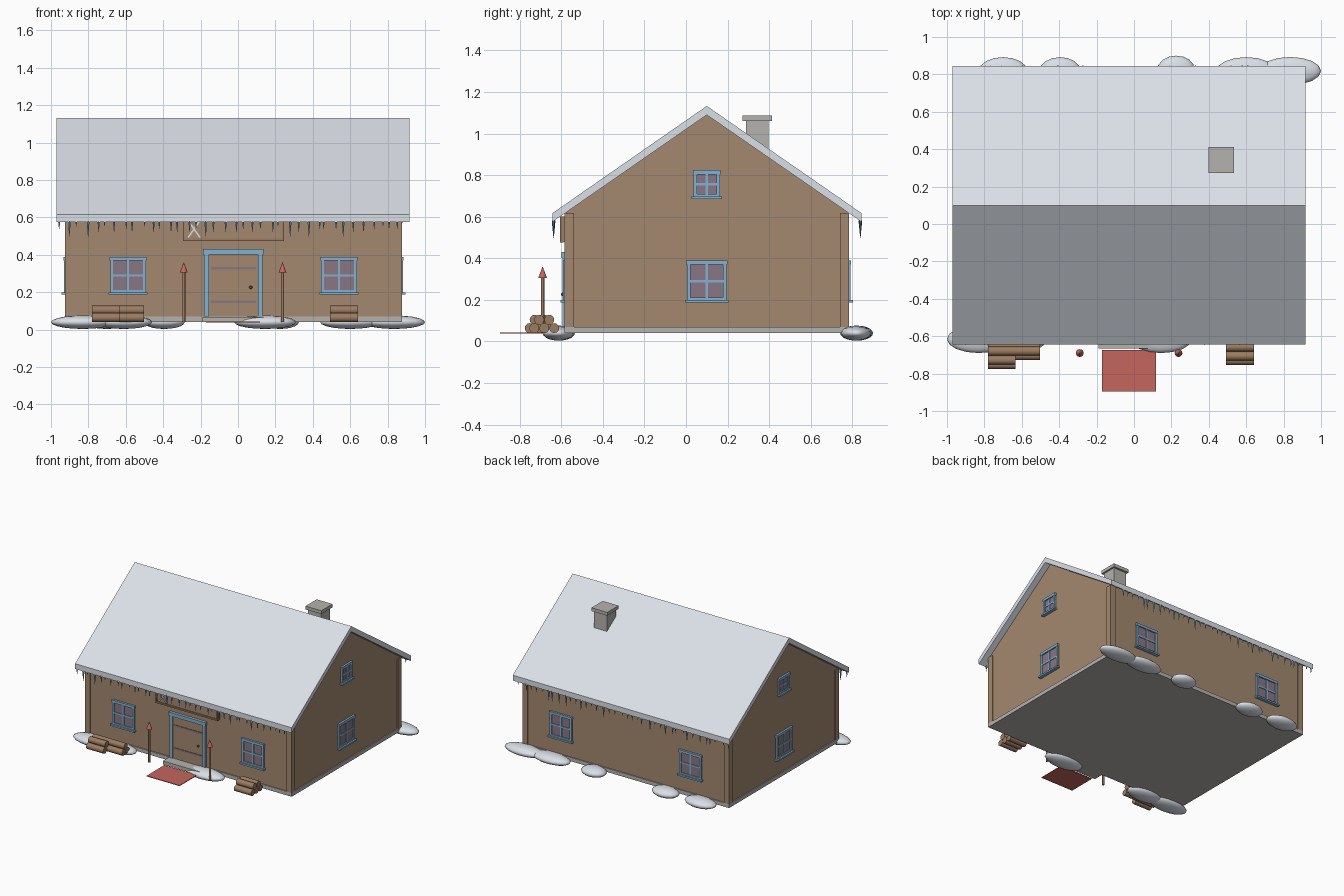
import bpy, bmesh, random
from math import pi, radians
from mathutils import Matrix, Vector

random.seed(4)
if "Cube" in bpy.data.objects:
    bpy.data.objects.remove(bpy.data.objects["Cube"], do_unlink=True)


def material(name, r, g, b):
    m = bpy.data.materials.new(name)
    m.use_nodes = True
    m.diffuse_color = (r, g, b, 1)
    m.node_tree.nodes["Principled BSDF"].inputs["Base Color"].default_value = (r, g, b, 1)
    return m


SNOW = material("snow", 0.72, 0.76, 0.82)
WALL = material("wall wood", 0.37, 0.25, 0.16)
LOG = material("log wood", 0.33, 0.20, 0.12)
STONE = material("stone", 0.46, 0.45, 0.43)
BLUE = material("blue paint", 0.23, 0.44, 0.63)
GLASS = material("purple glass", 0.25, 0.18, 0.23)
RED = material("red", 0.56, 0.13, 0.11)
ICE = material("ice", 0.26, 0.47, 0.62)
DARK = material("dark metal", 0.12, 0.07, 0.04)


def finish(name, bm, mat, smooth=False):
    bmesh.ops.recalc_face_normals(bm, faces=bm.faces)
    mesh = bpy.data.meshes.new(name)
    bm.to_mesh(mesh)
    bm.free()
    mesh.materials.append(mat)
    for p in mesh.polygons:
        p.use_smooth = smooth
    ob = bpy.data.objects.new(name, mesh)
    bpy.context.collection.objects.link(ob)
    return ob


def boxes(name, mat, spans, frame=Matrix()):
    """One mesh of boxes, each given as low corner and high corner."""
    bm = bmesh.new()
    for lo, hi in spans:
        lo, hi = Vector(lo), Vector(hi)
        m = Matrix.Translation((lo + hi) / 2) @ Matrix.Diagonal((*(hi - lo), 1))
        bmesh.ops.create_cube(bm, size=1, matrix=frame @ m)
    return finish(name, bm, mat)


def prism(name, mat, profile, x0, x1):
    """Extrude a (y, z) outline along x."""
    bm = bmesh.new()
    face = bm.faces.new([bm.verts.new((x0, y, z)) for y, z in profile])
    ext = bmesh.ops.extrude_face_region(bm, geom=[face])["geom"]
    bmesh.ops.translate(bm, vec=(x1 - x0, 0, 0), verts=[v for v in ext if isinstance(v, bmesh.types.BMVert)])
    return finish(name, bm, mat)


def cones(name, mat, items, sides, axis_x=False):
    """One mesh of cones: centre, bottom radius, top radius, length."""
    bm = bmesh.new()
    turn = Matrix.Rotation(pi / 2, 4, 'Y') if axis_x else Matrix()
    for c, r1, r2, d in items:
        bmesh.ops.create_cone(bm, cap_ends=True, segments=sides, radius1=r1, radius2=r2,
                              depth=d, matrix=Matrix.Translation(c) @ turn)
    ob = finish(name, bm, mat)
    if sides > 8:
        bpy.ops.object.select_all(action='DESELECT')
        ob.select_set(True)
        bpy.context.view_layer.objects.active = ob
        bpy.ops.object.shade_smooth_by_angle(angle=radians(40))
    return ob


# House body: outer limits of the corner posts
X0, X1, Y0, Y1 = -0.925, 0.877, -0.585, 0.785
MID, INSET, POST = 0.10, 0.008, 0.045
WX0, WX1, WY0, WY1 = X0 + INSET, X1 - INSET, Y0 + INSET, Y1 - INSET
boxes("foundation", STONE, [((X0, Y0, 0.04), (X1, Y1, 0.07))])
boxes("walls", WALL, [((WX0, WY0, 0.07), (WX1, WY1, 0.622))])
prism("gables", WALL, [(WY0, 0.622), (WY1, 0.622), (MID, 1.092)], WX0, WX1)
boxes("corner_posts", WALL, [((x, y, 0.07), (x + POST, y + POST, 0.618))
                             for x in (X0, X1 - POST) for y in (Y0, Y1 - POST)])

# Snow covered roof
EAVE0, EAVE1 = -0.643, 0.845
prism("roof", SNOW, [(EAVE0, 0.575), (EAVE0, 0.617), (MID, 1.133), (EAVE1, 0.617),
                     (EAVE1, 0.575), (MID, 1.09)], -0.97, 0.918)

# Chimney
boxes("chimney", STONE, [((0.41, 0.288, 0.9), (0.522, 0.398, 1.062))])
boxes("chimney_cap", STONE, [((0.397, 0.273, 1.06), (0.535, 0.413, 1.086))])


# Windows, built facing local -y then turned onto each wall
def window(name, pos, angle, size):
    f = Matrix.Translation(pos) @ Matrix.Rotation(radians(angle), 4, 'Z')
    h, t, b = size / 2, 0.016, 0.006
    boxes(name + "_glass", GLASS, [((-h, -0.006, -h), (h, 0.01, h))], f)
    boxes(name + "_frame", BLUE, [
        ((-h, -0.014, -h), (-h + t, 0.01, h)),
        ((h - t, -0.014, -h), (h, 0.01, h)),
        ((-h - 0.004, -0.016, h - t), (h + 0.004, 0.01, h + 0.004)),
        ((-h, -0.014, -h), (h, 0.01, -h + t)),
        ((-h - 0.01, -0.026, -h - 0.008), (h + 0.01, 0.01, -h + 0.004)),
        ((-b, -0.011, -h), (b, 0, h)),
        ((-h, -0.011, -b), (h, 0, b))], f)


for i, x in enumerate((-0.588, 0.54)):
    window(f"front_window_{i}", (x, WY0, 0.29), 0, 0.19)
    window(f"back_window_{i}", (x, WY1, 0.29), 180, 0.19)
for side, x, angle in (("left", WX1, 90), ("right", WX0, -90)):
    window(side + "_window", (x, MID, 0.29), angle, 0.19)
    window(side + "_attic_window", (x, MID, 0.757), angle, 0.126)

# Door with trim, bands, knob, step and mat
boxes("door", WALL, [((-0.157, -0.585, 0.07), (0.107, -0.57, 0.405))])
boxes("door_trim", BLUE, [((-0.182, -0.595, 0.07), (-0.156, -0.57, 0.41)),
                          ((0.106, -0.595, 0.07), (0.13, -0.57, 0.41)),
                          ((-0.187, -0.6, 0.402), (0.136, -0.57, 0.43))])
boxes("door_bands", GLASS, [((-0.147, -0.589, z), (0.097, -0.58, z + 0.014)) for z in (0.142, 0.322)])
bm = bmesh.new()
bmesh.ops.create_uvsphere(bm, u_segments=12, v_segments=8, radius=0.009,
                          matrix=Matrix.Translation((0.068, -0.592, 0.226)))
finish("door_knob", bm, DARK, True)
boxes("door_step", STONE, [((-0.19, -0.665, 0.04), (0.135, -0.58, 0.068))])
boxes("door_mat", RED, [((-0.17, -0.895, 0.039), (0.117, -0.675, 0.044))])

# Plain sign board with raised border and crossed skis
boxes("sign_board", WALL, [((-0.295, -0.598, 0.478), (0.245, -0.57, 0.6))])
boxes("sign_border", LOG, [((-0.295, -0.606, 0.475), (0.245, -0.59, 0.487)),
                           ((-0.295, -0.606, 0.475), (-0.285, -0.59, 0.6)),
                           ((0.235, -0.606, 0.475), (0.245, -0.59, 0.6))])
for name, tilt in (("ski_a", 35), ("ski_b", -35)):
    boxes(name, SNOW, [((-0.004, -0.004, -0.055), (0.004, 0.004, 0.055))],
          Matrix.Translation((-0.235, -0.602, 0.538)) @ Matrix.Rotation(radians(tilt), 4, 'Y'))

# Pointed marker poles beside the door
POLES = (-0.29, 0.238)
cones("marker_poles", LOG, [((x, -0.69, 0.175), 0.008, 0.008, 0.27) for x in POLES], 12)
cones("marker_tips", RED, [((x, -0.69, 0.332), 0.021, 0.001, 0.054) for x in POLES], 12)

# Log piles: three below, two above, lying along x
def log_pile(name, x, ys_low, ys_high):
    rows = [(y, 0.064) for y in ys_low] + [(y, 0.104) for y in ys_high]
    cones(name, LOG, [((x, y, z), 0.024, 0.024, 0.148) for y, z in rows], 12, True)


log_pile("log_pile_outer", -0.707, (-0.752, -0.704, -0.656), (-0.728, -0.68))
log_pile("log_pile_inner", -0.577, (-0.704, -0.656), (-0.68,))
log_pile("log_pile_left", 0.567, (-0.73, -0.682, -0.634), (-0.706, -0.658))

# Snow mounds along the base: x, half length, y
for i, (x, half, y) in enumerate([
        (-0.83, 0.17, -0.615), (-0.61, 0.15, -0.61), (0.145, 0.165, -0.615),
        (-0.70, 0.13, 0.817), (-0.395, 0.11, 0.817), (0.225, 0.1, 0.825),
        (0.6, 0.16, 0.817), (0.835, 0.165, 0.818)]):
    bm = bmesh.new()
    bmesh.ops.create_uvsphere(bm, u_segments=16, v_segments=10, radius=1, matrix=Matrix.Translation(
        (x, y, 0.04)) @ Matrix.Diagonal((half, 0.075, 0.036, 1)))
    finish(f"snow_mound_{i}", bm, SNOW, True)

# Icicles hanging from both eaves
for name, y in (("front_icicles", EAVE0 + 0.006), ("back_icicles", EAVE1 - 0.006)):
    items = []
    for k in range(38):
        d = random.choice((0.03, 0.045, 0.06, 0.085))
        x = -0.95 + k * 0.049 + random.uniform(-0.015, 0.015)
        items.append(((x, y, 0.582 - d / 2), 0.0008, 0.004 + d * 0.06, d))
    cones(name, ICE, items, 6)
